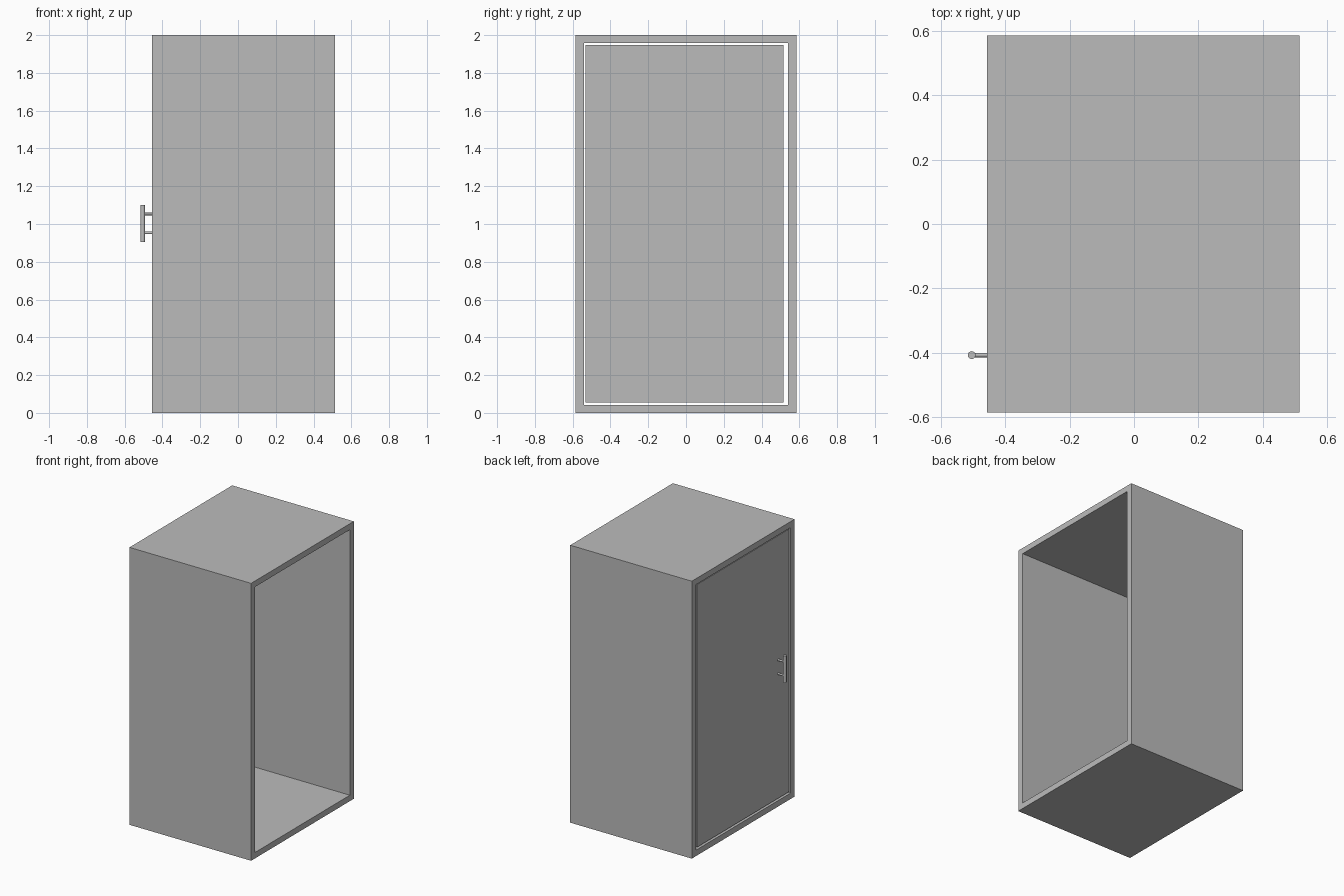
import bpy
import bmesh
from mathutils import Matrix, Vector

cube = bpy.data.objects.get("Cube")
if cube:
    bpy.data.objects.remove(cube, do_unlink=True)

grey = bpy.data.materials.new("plain_grey")
grey.use_nodes = True
colour = (0.5, 0.5, 0.5, 1)
grey.diffuse_color = colour
grey.node_tree.nodes["Principled BSDF"].inputs["Base Color"].default_value = colour


def finish(name, bm):
    bmesh.ops.recalc_face_normals(bm, faces=bm.faces)
    mesh = bpy.data.meshes.new(name)
    bm.to_mesh(mesh)
    bm.free()
    mesh.materials.append(grey)
    obj = bpy.data.objects.new(name, mesh)
    bpy.context.collection.objects.link(obj)
    return obj


def box(name, low, high):
    low, high = Vector(low), Vector(high)
    bm = bmesh.new()
    place = Matrix.Translation((low + high) / 2) @ Matrix.Diagonal((*(high - low), 1))
    bmesh.ops.create_cube(bm, size=1, matrix=place)
    return finish(name, bm)


def rod(name, start, end, radius):
    start, end = Vector(start), Vector(end)
    axis = end - start
    turn = axis.to_track_quat("Z", "Y").to_matrix().to_4x4()
    bm = bmesh.new()
    bmesh.ops.create_cone(bm, cap_ends=True, segments=32, radius1=radius, radius2=radius,
                          depth=axis.length, matrix=Matrix.Translation((start + end) / 2) @ turn)
    obj = finish(name, bm)
    bpy.ops.object.select_all(action="DESELECT")
    obj.select_set(True)
    bpy.context.view_layer.objects.active = obj
    bpy.ops.object.shade_smooth_by_angle()
    return obj


def rectangle(bm, x, half_width, bottom, top):
    corners = ((-half_width, bottom), (half_width, bottom), (half_width, top), (-half_width, top))
    return [bm.verts.new((x, y, z)) for y, z in corners]


# Cabinet shell: a rectangular tube open at both x ends
x_door, x_open = -0.456, 0.514
half, height, side, slab = 0.585, 2.0, 0.045, 0.043
bm = bmesh.new()
loops = [rectangle(bm, x_door, half, 0, height),
         rectangle(bm, x_open, half, 0, height),
         rectangle(bm, x_open, half - side, slab, height - slab),
         rectangle(bm, x_door, half - side, slab, height - slab)]
for i, loop in enumerate(loops):
    following = loops[(i + 1) % 4]
    for j in range(4):
        k = (j + 1) % 4
        bm.faces.new((loop[j], loop[k], following[k], following[j]))
finish("cabinet_shell", bm)

# Door, set in the opening with a wider gap on the hinge side
door_face = -0.45
box("door", (door_face, -0.532, 0.054), (door_face + 0.04, 0.515, 1.948))

# Door handle with two posts
handle_x, handle_y, handle_z = -0.504, -0.407, 1.003
rod("handle_bar", (handle_x, handle_y, handle_z - 0.097),
    (handle_x, handle_y, handle_z + 0.097), 0.012)
for label, offset in (("lower", -0.05), ("upper", 0.05)):
    z = handle_z + offset
    rod(label + "_handle_post", (handle_x, handle_y, z), (door_face, handle_y, z), 0.007)
